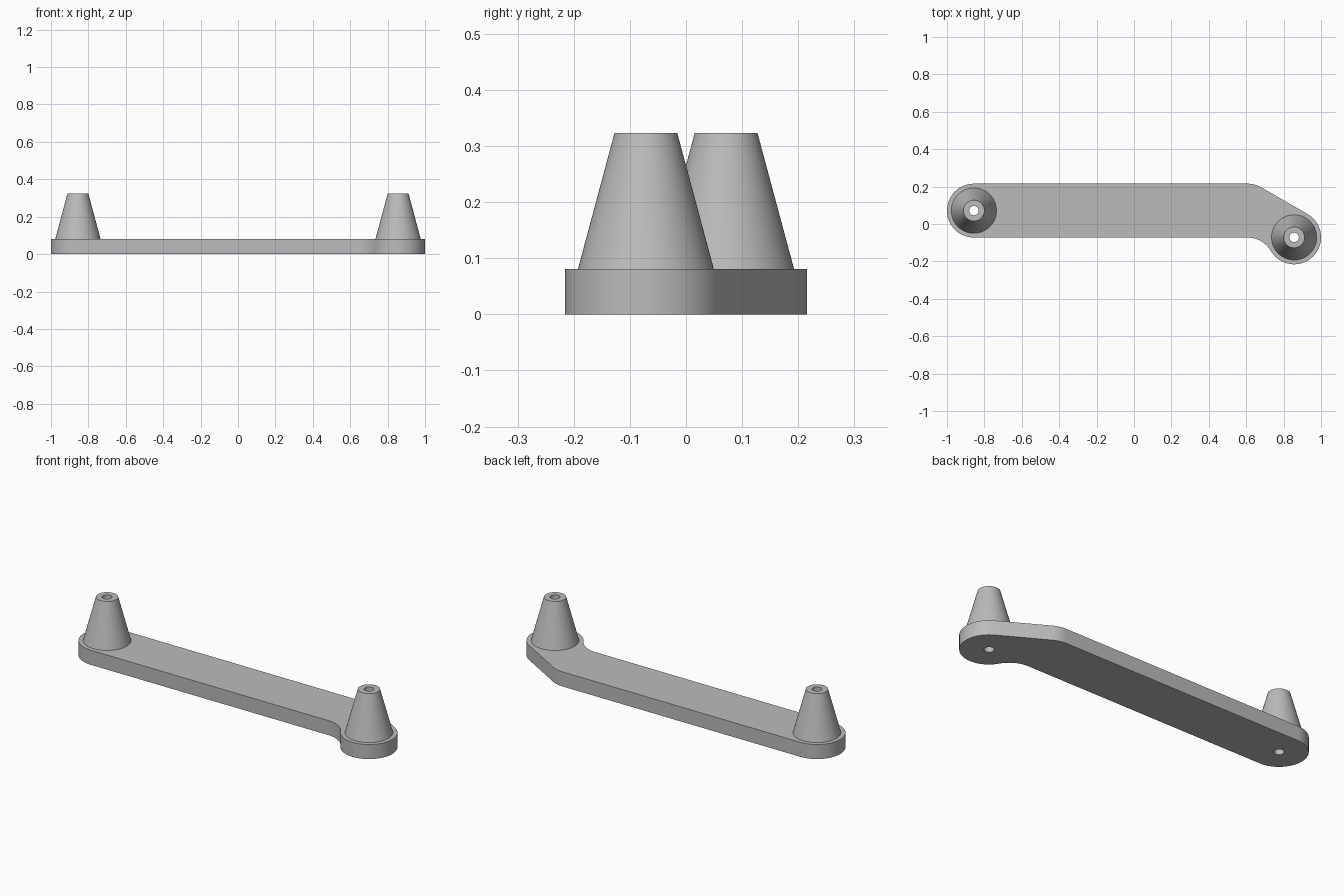
import bpy, bmesh, math

if "Cube" in bpy.data.objects:
    bpy.data.objects.remove(bpy.data.objects["Cube"], do_unlink=True)

PLATE, TOP = 0.081, 0.323          # plate thickness, post height
R, HOLE = 0.144, 0.025             # end radius, bore radius
CX, CY = 0.856, 0.0715             # post centres are (-CX, CY) and (CX, -CY)
SEGS = 64

grey = bpy.data.materials.new("plain_grey")
grey.use_nodes = True
colour = (0.5, 0.5, 0.5, 1)
grey.diffuse_color = colour
grey.node_tree.nodes["Principled BSDF"].inputs["Base Color"].default_value = colour


def arc(x, y, r, start, end, steps):
    angles = [math.radians(start + (end - start) * i / steps) for i in range(steps + 1)]
    return [(x + r * math.cos(a), y + r * math.sin(a)) for a in angles]


def finish(obj):
    obj.data.materials.clear()
    obj.data.materials.append(grey)
    bpy.ops.object.select_all(action='DESELECT')
    obj.select_set(True)
    bpy.context.view_layer.objects.active = obj
    bpy.ops.object.shade_smooth_by_angle(angle=math.radians(30))


# Plate outline: rounded ends, a sloped shoulder at the back, a concave fillet at the front
bend_x = CX + R / 2 - (2 * CY + R * math.sin(math.radians(60)) * -1 + R) / math.tan(math.radians(30))
shoulder_x = bend_x - R * math.tan(math.radians(15))
drop = 2 * R - 2 * CY              # fillet centre below the right end's centre
fillet_x = CX - math.sqrt((2 * R) ** 2 - drop ** 2)
fillet_angle = math.degrees(math.atan2(drop, CX - fillet_x))
outline = arc(-CX, CY, R, 90, 270, 32)
outline += arc(fillet_x, CY - 2 * R, R, 90, fillet_angle, 12)
outline += arc(CX, -CY, R, 180 + fillet_angle, 420, 40)[1:]
outline += arc(shoulder_x, CY, R, 60, 90, 8)

# Plate: extruded flat curve with two round holes
curve = bpy.data.curves.new("plate", 'CURVE')
curve.dimensions, curve.fill_mode, curve.extrude = '2D', 'BOTH', PLATE / 2
loops = [outline] + [arc(s * CX, -s * CY, HOLE, 0, 360, SEGS)[:-1] for s in (-1, 1)]
for loop in loops:
    spline = curve.splines.new('POLY')
    spline.points.add(len(loop) - 1)
    for point, (x, y) in zip(spline.points, loop):
        point.co = (x, y, 0, 1)
    spline.use_cyclic_u = True
plate = bpy.data.objects.new("plate", curve)
bpy.context.collection.objects.link(plate)
bpy.ops.object.select_all(action='DESELECT')
plate.select_set(True)
bpy.context.view_layer.objects.active = plate
bpy.ops.object.convert(target='MESH')
plate = bpy.context.object
plate.name = "plate"
bm = bmesh.new()
bm.from_mesh(plate.data)
bmesh.ops.translate(bm, verts=bm.verts, vec=(0, 0, PLATE / 2))
bmesh.ops.remove_doubles(bm, verts=bm.verts, dist=0.0001)
bmesh.ops.recalc_face_normals(bm, faces=bm.faces)
bm.to_mesh(plate.data)
bm.free()
finish(plate)


# Tapered posts: wall, rim and bore as stacked rings
def post(name, x, y):
    bm = bmesh.new()
    rings = []
    for r, z in ((0.121, PLATE), (0.056, TOP), (HOLE, TOP), (HOLE, PLATE)):
        rings.append([bm.verts.new((px, py, z)) for px, py in arc(0, 0, r, 0, 360, SEGS)[:-1]])
    for a, b in zip(rings, rings[1:]):
        for i in range(SEGS):
            j = (i + 1) % SEGS
            bm.faces.new((a[i], a[j], b[j], b[i]))
    mesh = bpy.data.meshes.new(name)
    bm.to_mesh(mesh)
    bm.free()
    obj = bpy.data.objects.new(name, mesh)
    obj.location = (x, y, 0)
    bpy.context.collection.objects.link(obj)
    finish(obj)


post("right_post", -CX, CY)
post("left_post", CX, -CY)
